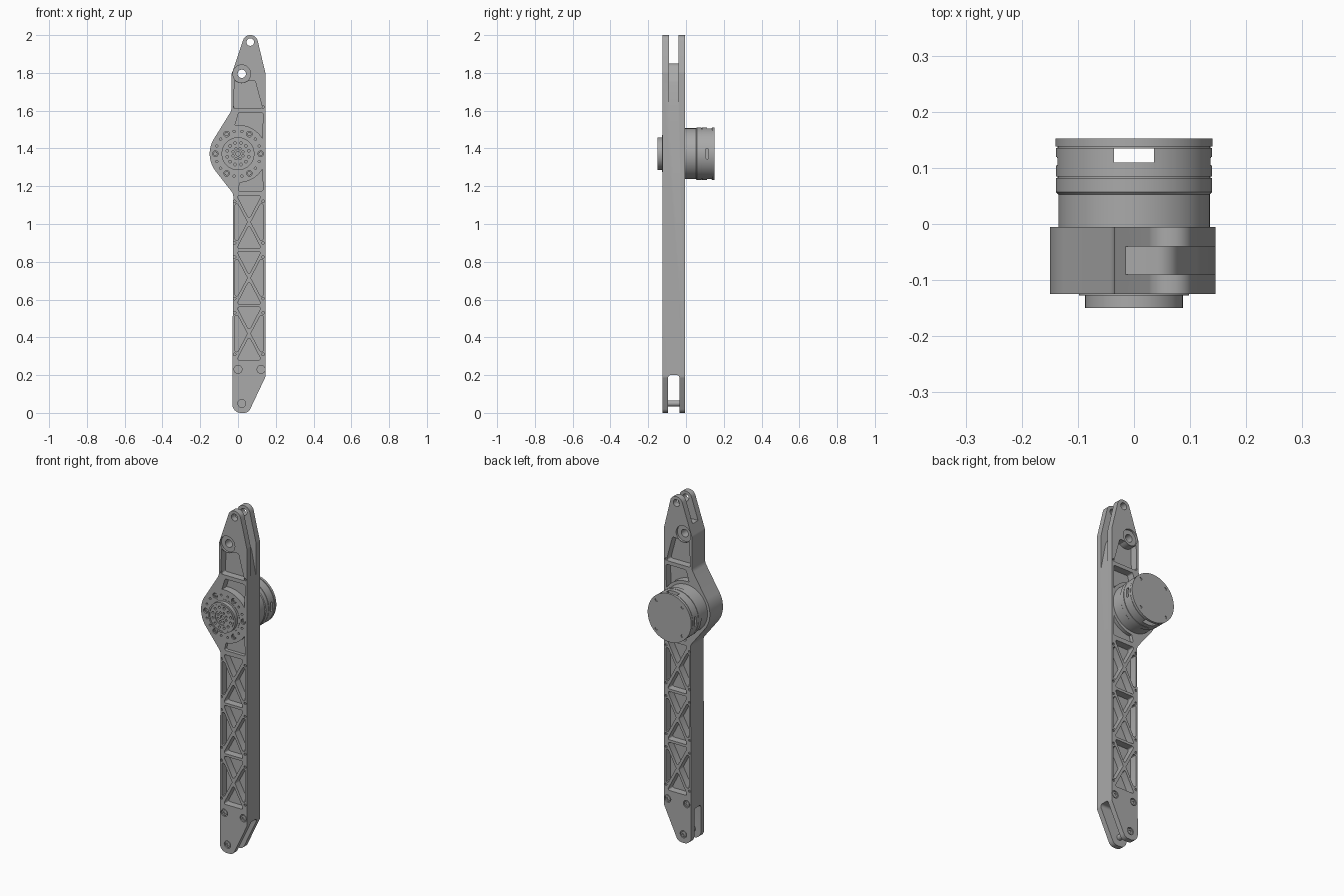
import bpy, bmesh, math
from mathutils import Vector, Matrix

if "Cube" in bpy.data.objects:
    bpy.data.objects.remove(bpy.data.objects["Cube"])

FRONT, BACK = -0.125, -0.005      # faces of the arm plate
JX, JZ = 0.0, 1.372               # joint axis

grey = bpy.data.materials.new("machined grey")
grey.use_nodes = True
colour = (0.4, 0.4, 0.4, 1)
grey.diffuse_color = colour
grey.node_tree.nodes["Principled BSDF"].inputs["Base Color"].default_value = colour


def fillet(points, steps=8):
    """Round every (a, b, radius) corner of a polygon."""
    out = []
    for i, (a, b, r) in enumerate(points):
        p = Vector((a, b))
        u = (Vector(points[i - 1][:2]) - p).normalized()
        v = (Vector(points[(i + 1) % len(points)][:2]) - p).normalized()
        if r == 0:
            out.append(p)
            continue
        half = u.angle(v) / 2
        centre = p + (u + v).normalized() * r / math.sin(half)
        s = p + u * r / math.tan(half) - centre
        e = p + v * r / math.tan(half) - centre
        sweep = s.angle_signed(e)
        for k in range(steps + 1):
            out.append(centre + Matrix.Rotation(-sweep * k / steps, 2) @ s)
    return out


def arc(cx, cz, r, a0, a1, n):
    return [(cx + r * math.cos(math.radians(a0 + (a1 - a0) * k / n)),
             cz + r * math.sin(math.radians(a0 + (a1 - a0) * k / n))) for k in range(n + 1)]


def circle(cx, cz, r, n=24):
    return arc(cx, cz, r, 0, 360, n)[:-1]


def prism(bm, pts, lo, hi, axis="y"):
    place = {"x": lambda a, b, t: (t, a, b),
             "y": lambda a, b, t: (a, t, b),
             "z": lambda a, b, t: (a, b, t)}[axis]
    ends = [[bm.verts.new(place(p[0], p[1], t)) for p in pts] for t in (lo, hi)]
    bm.faces.new(ends[0])
    bm.faces.new(ends[1])
    for i in range(len(pts)):
        bm.faces.new((ends[0][i - 1], ends[0][i], ends[1][i], ends[1][i - 1]))


def lathe(bm, profile, steps=72):
    """Turn an (r, y) profile about the joint axis."""
    vs = [bm.verts.new((JX + r, y, JZ)) for r, y in profile]
    es = [bm.edges.new(pair) for pair in zip(vs, vs[1:])]
    bmesh.ops.spin(bm, geom=vs + es, cent=(JX, 0, JZ), axis=(0, 1, 0),
                   angle=math.tau, steps=steps, use_duplicate=False)
    bmesh.ops.remove_doubles(bm, verts=bm.verts, dist=1e-5)


def make(name, bm):
    bmesh.ops.recalc_face_normals(bm, faces=bm.faces)
    mesh = bpy.data.meshes.new(name)
    bm.to_mesh(mesh)
    bm.free()
    mesh.materials.append(grey)
    ob = bpy.data.objects.new(name, mesh)
    bpy.context.collection.objects.link(ob)
    return ob


def carve(ob, bm):
    cutter = make("cutter", bm)
    cutter.hide_render = True
    mod = ob.modifiers.new("cut", "BOOLEAN")
    mod.operation, mod.solver, mod.object, mod.use_self = "DIFFERENCE", "EXACT", cutter, True
    bpy.context.view_layer.objects.active = ob
    bpy.ops.object.modifier_apply(modifier=mod.name)
    bpy.data.objects.remove(cutter)


def both_sides(bm, pts, depth):
    prism(bm, pts, FRONT - 0.01, FRONT + depth)
    prism(bm, pts, BACK - depth, BACK + 0.01)


# Arm plate outline with the round joint bulge
bulge = [(x, z, 0) for x, z in arc(JX, JZ, 0.15, 145, 218, 24)]
outline = [(-0.03, 0, 0.045), (0.055, 0, 0.035), (0.145, 0.19, 0.03), (0.145, 1.8, 0.05),
           (0.097, 2, 0.038), (0.036, 2, 0.038), (-0.035, 1.79, 0.05), (-0.035, 1.6, 0.05)]
outline += bulge + [(-0.025, 1.16, 0.04)]
bm = bmesh.new()
prism(bm, fillet(outline), FRONT, BACK)
arm = make("arm_plate", bm)

# Truss pockets: four triangles in each of three bays
cut = bmesh.new()
left, right, mid = -0.016, 0.133, 0.0585
bays = [(0.28, 0.56), (0.575, 0.855), (0.87, 1.15)]
for lo, hi in bays:
    c = (lo + hi) / 2
    for s, edge in ((-1, lo), (1, hi)):
        both_sides(cut, fillet([(left + 0.01, edge, 0.008), (right - 0.01, edge, 0.008),
                                (mid, c + s * 0.016, 0.008)], 4), 0.042)
    for s, edge in ((-1, left), (1, right)):
        both_sides(cut, fillet([(edge, lo + 0.016, 0.009), (edge, hi - 0.016, 0.009),
                                (mid + s * 0.009, c, 0.009)], 4), 0.042)
# Pockets above and below the joint, and below the upper bearing
rim = [(x, z, 0) for x, z in arc(JX, JZ, 0.153, 32, 96, 16)]
both_sides(cut, fillet([(0.004, 1.59, 0.01), (0.132, 1.59, 0.01)] + rim), 0.042)
rim = [(x, z, 0) for x, z in arc(JX, JZ, 0.153, -32, -86, 16)]
both_sides(cut, fillet([(0, 1.175, 0.008), (0.132, 1.175, 0.008)] + rim), 0.02)
saddle = [(x, z, 0) for x, z in arc(0.02, 1.8, 0.055, 310, 225, 10)]
both_sides(cut, fillet([(-0.022, 1.612, 0.01), (0.13, 1.612, 0.01), (0.09, 1.76, 0.012)] + saddle), 0.042)
carve(arm, cut)

# Fork slots at both ends
cut = bmesh.new()
prism(cut, fillet([(-0.2, 1.85, 0), (0.065, 1.85, 0.04), (0.115, 1.76, 0.06), (0.148, 1.59, 0),
                   (0.3, 1.59, 0), (0.3, 2.1, 0), (-0.2, 2.1, 0)]), -0.09, -0.04)
prism(cut, fillet([(-0.095, -0.1, 0), (-0.035, -0.1, 0), (-0.035, 0.2, 0.015),
                   (-0.095, 0.2, 0.015)]), -0.3, 0.3, "x")
carve(arm, cut)

# Bearing holes, screw recesses and bolt circle
cut = bmesh.new()
prism(cut, circle(0.02, 1.795, 0.022), -0.3, 0.3)
prism(cut, circle(0.065, 1.963, 0.02), -0.3, 0.3)
both_sides(cut, circle(0.02, 1.795, 0.047, 36), 0.012)
big_screws = [(0.02, 0.05), (0, 0.23), (0.122, 0.23)]
for x, z in big_screws:
    both_sides(cut, circle(x, z, 0.021), 0.008)
for lo, hi in bays + [(1.62, 1.7)]:
    for z in ((lo + 0.03, hi - 0.03) if hi < 1.6 else (lo,)):
        for x in (-0.018, 0.133):
            both_sides(cut, circle(x, z, 0.007, 10), 0.008)
for k in range(18):
    a = math.tau * k / 18
    r, depth = (0.015, 0.014) if k % 3 == 0 else (0.006, 0.02)
    prism(cut, circle(JX + 0.12 * math.cos(a), JZ + 0.12 * math.sin(a), r, 16), FRONT - 0.01, FRONT + depth)
carve(arm, cut)


def screw(name, x, z, r, y0, y1, socket_y):
    """Cap screw with a hexagon socket on the socket_y end."""
    bm = bmesh.new()
    prism(bm, circle(x, z, r), y0, y1)
    ob = make(name, bm)
    bm = bmesh.new()
    prism(bm, circle(x, z, r * 0.5, 6), socket_y - 0.005, socket_y + 0.005)
    carve(ob, bm)


# Screws
for i, (x, z) in enumerate(big_screws):
    screw(f"front_screw_{i}", x, z, 0.016, FRONT + 0.002, FRONT + 0.015, FRONT + 0.002)
    screw(f"back_screw_{i}", x, z, 0.016, BACK - 0.015, BACK - 0.002, BACK - 0.002)
for k in range(6):
    a = math.tau * k / 6
    screw(f"flange_screw_{k}", JX + 0.12 * math.cos(a), JZ + 0.12 * math.sin(a), 0.011,
          FRONT + 0.004, FRONT + 0.02, FRONT + 0.004)

# Lower fork pin
bm = bmesh.new()
prism(bm, circle(0.02, 0.05, 0.016), -0.1, -0.03)
make("fork_pin", bm)

# Output hub with bolt holes
bm = bmesh.new()
lathe(bm, [(0, -0.11), (0.098, -0.11), (0.098, -0.127), (0.087, -0.127), (0.087, -0.15), (0.078, -0.15),
           (0.078, -0.147), (0.075, -0.147), (0.075, -0.15), (0.042, -0.15), (0.042, -0.146), (0, -0.146)])
hub = make("output_hub", bm)
cut = bmesh.new()
for n, ring, r in ((12, 0.059, 0.007), (8, 0.028, 0.006), (1, 0, 0.012)):
    for k in range(n):
        a = math.tau * (k + 0.5) / n
        prism(cut, circle(JX + ring * math.cos(a), JZ + ring * math.sin(a), r, 14), -0.2, -0.135)
carve(hub, cut)

# Motor housing with grooves and vent windows
bm = bmesh.new()
lathe(bm, [(0, -0.02), (0.135, -0.02), (0.135, 0.053), (0.139, 0.057), (0.139, 0.082), (0.136, 0.082),
           (0.136, 0.085), (0.139, 0.085), (0.139, 0.135), (0.136, 0.135), (0.136, 0.138),
           (0.14, 0.138), (0.14, 0.152), (0, 0.152)])
motor = make("motor_housing", bm)
cut = bmesh.new()
prism(cut, [(-0.036, 0.11), (0.036, 0.11), (0.036, 0.135), (-0.036, 0.135)], 1, 2, "z")
for s in (-1, 1):
    prism(cut, fillet([(0.104, 1.345, 0.006), (0.119, 1.345, 0.006), (0.119, 1.4, 0.006),
                       (0.104, 1.4, 0.006)], 4), s * 0.12, s * 0.2, "x")
for k in range(4):
    a = math.tau * (k + 0.5) / 4
    prism(cut, circle(JX + 0.118 * math.cos(a), JZ + 0.118 * math.sin(a), 0.009, 16), 0.147, 0.2)
carve(motor, cut)

# Crisp edges, smooth round surfaces
bpy.ops.object.select_all(action="DESELECT")
for ob in bpy.context.collection.objects:
    if ob.type == "MESH" and ob.data.materials and ob.data.materials[0] == grey:
        ob.select_set(True)
        bpy.context.view_layer.objects.active = ob
bpy.ops.object.shade_smooth_by_angle(angle=math.radians(30))
